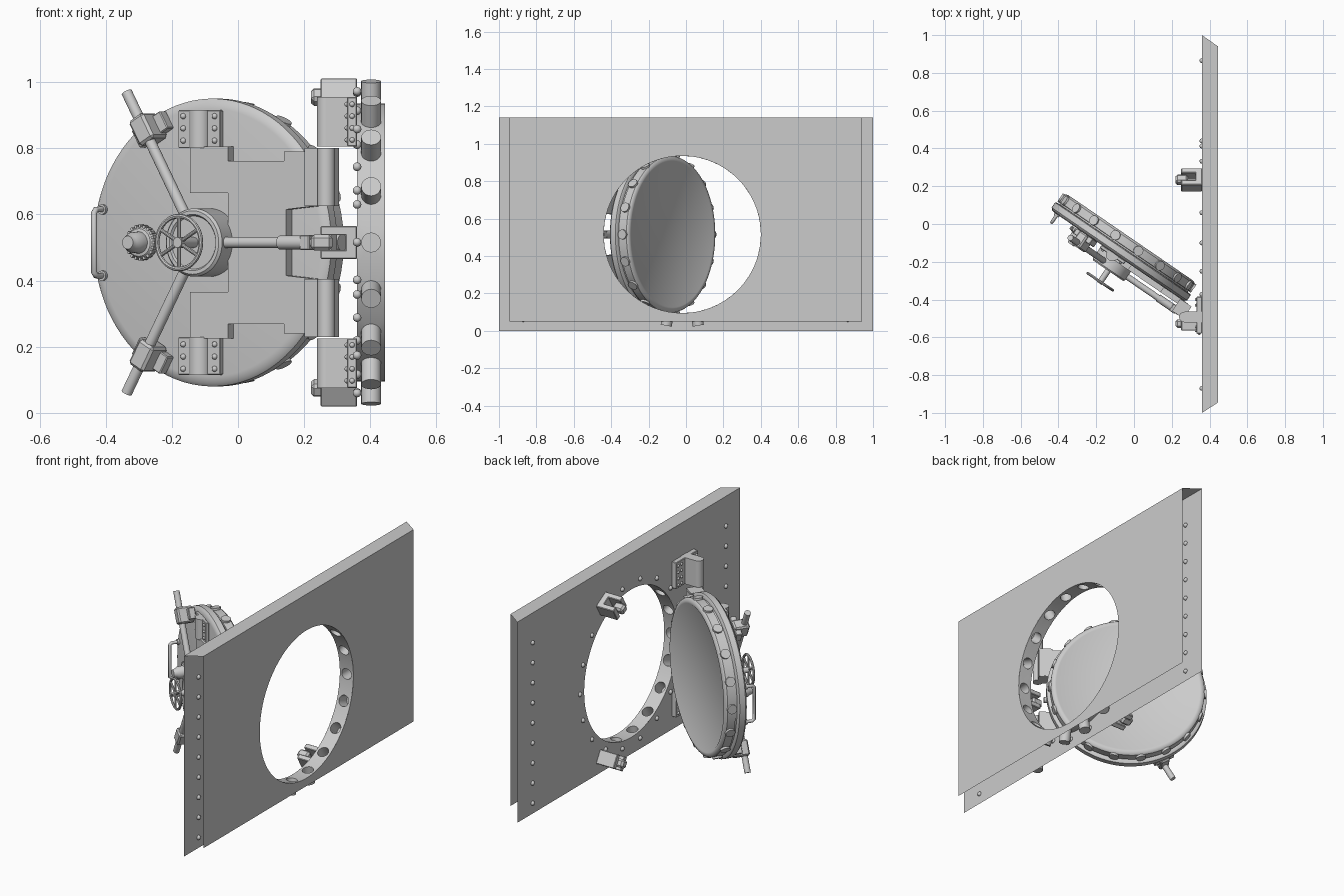
import bpy, bmesh
from math import sin, cos, pi, radians
from mathutils import Matrix, Vector

if "Cube" in bpy.data.objects:
    bpy.data.objects.remove(bpy.data.objects["Cube"])


def frame(origin, deg):
    # local axes: u toward the hinge, w up, h outward from the face
    a = radians(deg)
    t, n = Vector((sin(a), -cos(a), 0)), Vector((-cos(a), -sin(a), 0))
    m = Matrix((t, (0, 0, 1), n)).transposed().to_4x4()
    return Matrix.Translation(origin) @ m


WALL = frame((0.36, -0.02, 0.515), 0)
DOOR = frame((-0.085, -0.17, 0.515), 55.6)


def spun(m, deg):
    return m @ Matrix.Rotation(radians(deg), 4, 'Z')


def finish(name, bm, m, fix=True):
    if fix:
        bmesh.ops.recalc_face_normals(bm, faces=bm.faces[:])
    bm.transform(m)
    me = bpy.data.meshes.new(name)
    bm.to_mesh(me)
    bm.free()
    ob = bpy.data.objects.new(name, me)
    bpy.context.collection.objects.link(ob)
    return ob


def box(name, m, lo, hi, bevel=0.003):
    bm = bmesh.new()
    bmesh.ops.create_cube(bm, size=1)
    for v in bm.verts:
        v.co = [lo[i] + (hi[i] - lo[i]) * (v.co[i] + 0.5) for i in range(3)]
    if bevel:
        bmesh.ops.bevel(bm, geom=bm.edges[:], offset=bevel, segments=1, affect='EDGES')
    return finish(name, bm, m)


def cyl(name, m, a, b, r, r2=None, seg=24):
    a, b = Vector(a), Vector(b)
    d = b - a
    q = d.to_track_quat('Z', 'Y').to_matrix().to_4x4()
    bm = bmesh.new()
    bmesh.ops.create_cone(bm, cap_ends=True, segments=seg, radius1=r,
                          radius2=r if r2 is None else r2, depth=d.length,
                          matrix=Matrix.Translation((a + b) / 2) @ q)
    return finish(name, bm, m)


def lathe(name, m, prof, seg=72, closed=False):
    bm = bmesh.new()
    rows = [[bm.verts.new((r * cos(2 * pi * i / seg), r * sin(2 * pi * i / seg), h))
             for i in range(seg)] for r, h in prof]
    for j in range(len(rows) if closed else len(rows) - 1):
        p, q = rows[j], rows[(j + 1) % len(rows)]
        for i in range(seg):
            k = (i + 1) % seg
            bm.faces.new((p[i], p[k], q[k], q[i]))
    if not closed:
        bm.faces.new(rows[0])
        bm.faces.new(rows[-1])
    return finish(name, bm, m)


def rivets(name, m, pts, r):
    bm = bmesh.new()
    for p in pts:
        bmesh.ops.create_uvsphere(bm, u_segments=12, v_segments=8, radius=r,
                                  matrix=Matrix.Translation(p))
    return finish(name, bm, m)


def slab(name, m, pts, h0, h1):
    bm = bmesh.new()
    f = bm.faces.new([bm.verts.new((u, w, h0)) for u, w in pts])
    g = bmesh.ops.extrude_face_region(bm, geom=[f])['geom']
    for v in g:
        if isinstance(v, bmesh.types.BMVert):
            v.co.z = h1
    return finish(name, bm, m)


def sheet(name, u0, u1, w0, w1, h):
    bm = bmesh.new()
    rect = [(u0, w0), (u1, w0), (u1, w1), (u0, w1)]
    ring = [(0.42 * cos(i * pi / 45), 0.42 * sin(i * pi / 45)) for i in range(90)]
    edges = []
    for loop in (rect, ring):
        vs = [bm.verts.new((u, w, h)) for u, w in loop]
        edges += [bm.edges.new((vs[i - 1], vs[i])) for i in range(len(vs))]
    bmesh.ops.triangle_fill(bm, edges=edges, use_beauty=True, use_dissolve=False)
    return finish(name, bm, WALL)


# wall: front sheet, smaller back sheet, top strip; sides and bottom are open
D, TOP = 0.085, 0.625
sheet("wall_front", -1.02, 0.98, -0.515, TOP, 0)
sheet("wall_back", -0.96, 0.925, -0.465, TOP, -D)
bm = bmesh.new()
bm.faces.new([bm.verts.new(p) for p in ((-1.02, TOP, 0), (0.98, TOP, 0),
                                        (0.925, TOP, -D), (-0.96, TOP, -D))])
finish("wall_top", bm, WALL)

# doorway lining with 18 bolt sockets
bm = bmesh.new()
for k in range(18):
    rot = Matrix.Rotation(radians(20 * k), 3, 'Z')
    outer, hole, end = [], [], []
    for j in range(24):
        c, s = cos(radians(15 * j)), sin(radians(15 * j))
        f = min(0.0733 / max(abs(c), 1e-6), 0.0425 / max(abs(s), 1e-6))
        for lst, q in ((outer, f), (hole, 0.03)):
            a = q * c / 0.42
            lst.append(bm.verts.new(rot @ Vector((0.42 * cos(a), 0.42 * sin(a), q * s - 0.0425))))
        end.append(bm.verts.new(rot @ Vector((0.495, 0.03 * c, 0.03 * s - 0.0425))))
    for j in range(24):
        bm.faces.new((outer[j - 1], outer[j], hole[j], hole[j - 1]))
        bm.faces.new((hole[j - 1], hole[j], end[j], end[j - 1]))
    bm.faces.new(end)
bmesh.ops.remove_doubles(bm, verts=bm.verts[:], dist=0.0003)
finish("doorway_lining", bm, WALL)

# wall rivets: two columns and a ring around the doorway
pts = [(u, -0.455 + 0.114 * i, 0) for u in (-0.885, 0.85) for i in range(9)]
pts += [(0.46 * cos(pi * k / 9), 0.46 * sin(pi * k / 9), 0) for k in range(18)]
rivets("wall_rivets", WALL, pts, 0.013)

# three forked catches on the wall for the locking bars
for a in (0, 120, 240):
    m = spun(WALL, a)
    for s in (-1, 1):
        t = sorted((s * 0.022, s * 0.05))
        box("catch_prong", m, (0.468, t[0], 0), (0.545, t[1], 0.11))
    box("catch_base", m, (0.468, -0.03, 0), (0.545, 0.03, 0.035))
    box("catch_latch", m, (0.485, -0.024, 0.075), (0.53, 0.024, 0.14), 0.01)

# hinges: wall leaves with rivets, barrels on wall and door
U, H = 0.4725, 0.067
for s in (-1, 1):
    w = sorted((s * 0.29, s * 0.44))
    box("hinge_leaf", WALL, (0.365, w[0], 0), (0.56, w[1], 0.03))
    box("hinge_neck", WALL, (U - 0.028, w[0], 0), (U + 0.028, w[1], 0.093), 0)
    cyl("hinge_wall_barrel", WALL, (U, w[0], 0.093), (U, w[1], 0.093), 0.028)
    pts = [(u, s * (0.31 + 0.036 * i), 0.03) for u in (0.38, 0.41, 0.525, 0.545) for i in range(4)]
    pts += [(0.56, s * (0.31 + 0.036 * i), 0.015) for i in range(4)]
    rivets("hinge_rivets", WALL, pts, 0.008)
    w = sorted((s * 0.11, s * 0.285))
    cyl("hinge_door_barrel", DOOR, (U, w[0], H), (U, w[1], H), 0.027)
    box("hinge_arm", DOOR, (0.40, w[0], 0), (U, w[1], H + 0.01), 0)

# round door slab with rounded rims
lathe("door_slab", DOOR, [(0.405, 0), (0.425, -0.004), (0.435, -0.014), (0.435, -0.046),
                          (0.43, -0.05), (0.412, -0.052), (0.412, -0.06), (0.418, -0.062),
                          (0.418, -0.106), (0.413, -0.113), (0.40, -0.118), (0.39, -0.118),
                          (0.385, -0.115)], 90)
for k in range(18):
    cyl("door_bolt", spun(DOOR, 20 * k), (0.38, 0, -0.084), (0.428, 0, -0.084), 0.026)

# forked hinge plate on the door front
half = [(0.087, 0.15), (-0.052, 0.15), (-0.052, 0.29), (0.087, 0.29), (0.087, 0.247),
        (0.293, 0.247), (0.293, 0.275), (0.45, 0.275), (0.45, 0.115), (0.30, 0.10)]
slab("hinge_plate", DOOR, half + [(u, -w) for u, w in reversed(half)], -0.002, 0.03)

# riveted strap clamps
for s in (-1, 1):
    w = sorted((s * 0.285, s * 0.40))
    box("strap_clamp", DOOR, (-0.105, w[0], 0), (0.05, w[1], 0.018))
    cyl("strap_clamp_ridge", DOOR, (-0.028, w[0], 0.012), (-0.028, w[1], 0.012), 0.033)
    rivets("strap_rivets", DOOR, [(u, s * (0.308 + 0.037 * i), 0.018)
                                  for u in (-0.085, 0.03) for i in range(3)], 0.009)

# hub, hand wheel and its spokes
lathe("hub", DOOR, [(0.103, 0), (0.103, 0.085), (0.096, 0.093), (0.085, 0.093),
                    (0.08, 0.086)], 48)
cyl("wheel_shaft", DOOR, (0, 0, 0.08), (0, 0, 0.175), 0.016)
lathe("hand_wheel_rim", DOOR, [(0.08 + 0.007 * cos(i * pi / 4), 0.165 + 0.007 * sin(i * pi / 4))
                               for i in range(8)], 48, True)
for k in range(6):
    cyl("wheel_spoke", spun(DOOR, 60 * k + 30), (0, 0, 0.165), (0.08, 0, 0.165), 0.006, seg=10)

# three locking bars with their guides
for a in (0, 120, 240):
    m = spun(DOOR, a)
    end = 0.44 if a == 0 else 0.525
    cyl("locking_bar", m, (0.08, 0, 0.062), (end, 0, 0.062), 0.0165)
    if a:
        box("bar_guide_foot", m, (0.365, -0.06, 0), (0.425, 0.06, 0.035))
        box("bar_guide_body", m, (0.352, -0.03, 0), (0.438, 0.03, 0.085), 0.008)
    else:
        cyl("bar_sleeve", m, (0.30, 0, 0.062), (0.40, 0, 0.062), 0.021)
        box("bar_collar", m, (0.385, -0.022, 0.04), (0.42, 0.022, 0.084))

# combination dial with knurled flange
dial = DOOR @ Matrix.Translation((-0.24, 0, 0))
lathe("dial", dial, [(0.05, 0), (0.05, 0.02), (0.042, 0.03), (0.033, 0.032), (0.031, 0.065),
                     (0.024, 0.075), (0.02, 0.09)], 32)
for k in range(20):
    box("dial_tooth", spun(dial, 18 * k), (0.045, -0.004, 0.008), (0.054, 0.004, 0.026), 0)

# pull handle
cu = bpy.data.curves.new("pull_handle", 'CURVE')
cu.dimensions = '3D'
cu.bevel_depth, cu.bevel_resolution, cu.use_fill_caps = 0.009, 3, True
path = [(-0.1, 0), (-0.1, 0.04), (-0.09, 0.05), (0.09, 0.05), (0.1, 0.04), (0.1, 0)]
sp = cu.splines.new('POLY')
sp.points.add(len(path) - 1)
for p, (w, h) in zip(sp.points, path):
    p.co = (-0.39, w, h, 1)
ob = bpy.data.objects.new("pull_handle", cu)
bpy.context.collection.objects.link(ob)
ob.matrix_world = DOOR
for w in (-0.1, 0.1):
    cyl("handle_foot", DOOR, (-0.39, w, 0), (-0.39, w, 0.01), 0.015)

# smooth shading with sharp edges kept
for o in bpy.context.scene.objects:
    o.select_set(o.type == 'MESH')
bpy.context.view_layer.objects.active = bpy.data.objects["door_slab"]
bpy.ops.object.shade_smooth_by_angle(angle=radians(35))
